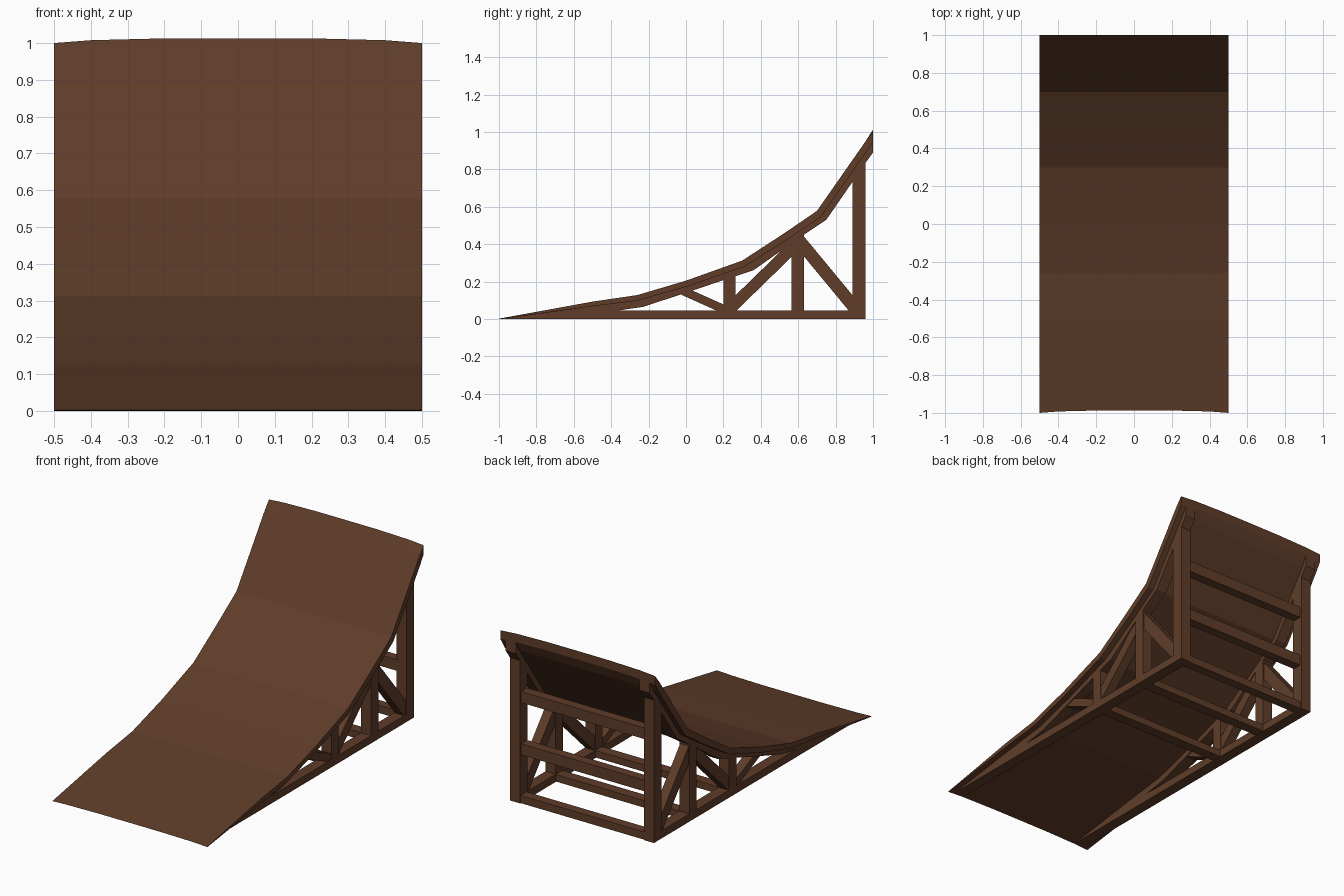
import bpy, math
from mathutils import Vector

if "Cube" in bpy.data.objects:
    bpy.data.objects.remove(bpy.data.objects["Cube"])

wood = bpy.data.materials.new("dark_wood")
wood.diffuse_color = (0.115, 0.046, 0.022, 1)
wood.use_nodes = True
wood.node_tree.nodes["Principled BSDF"].inputs["Base Color"].default_value = wood.diffuse_color


def slab(name, top, bottom, xs, bow=0.0):
    """Solid between two matching (y, z) lines, swept over the x stations."""
    n = len(top)
    verts, faces = [], []
    for x in xs:
        lift = bow * (1 - (x / 0.5) ** 4)          # slight warp of the end edges
        for line in (top, bottom):
            for i, (y, z) in enumerate(line):
                dy = lift if i == 0 else 0
                dz = lift if i == n - 1 else 0
                verts.append((x, y + dy, z + dz))
    m = 2 * n
    last = (len(xs) - 1) * m
    for i in range(n - 1):
        for k in range(len(xs) - 1):
            a, b = k * m + i, (k + 1) * m + i
            faces.append((a, b, b + 1, a + 1))
            faces.append((a + n, a + n + 1, b + n + 1, b + n))
        faces.append((i, i + 1, i + 1 + n, i + n))
        j = last + i
        faces.append((j, j + n, j + n + 1, j + 1))
    for k in range(len(xs) - 1):
        for i, flip in ((0, False), (n - 1, True)):
            a, b = k * m + i, (k + 1) * m + i
            f = (a, a + n, b + n, b)
            faces.append(f[::-1] if flip else f)
    mesh = bpy.data.meshes.new(name)
    mesh.from_pydata(verts, [], faces)
    mesh.materials.append(wood)
    obj = bpy.data.objects.new(name, mesh)
    bpy.context.collection.objects.link(obj)
    return obj


def brace(name, p, q, width, xs):
    """Straight diagonal bar between two (y, z) points."""
    p, q = Vector(p), Vector(q)
    d = (q - p).normalized()
    s = Vector((-d.y, d.x)) * width / 2
    return slab(name, [p + s, q + s], [p - s, q - s], xs)


# Curved riding deck
deck_top = [(-1, 0.002), (-0.5, 0.093), (-0.26, 0.128), (0, 0.205), (0.3, 0.312),
            (0.52, 0.455), (0.7, 0.578), (0.96, 0.95), (1, 1.0)]
deck_bottom = [(-0.995, 0), (-0.5, 0.068), (-0.26, 0.098), (0, 0.172), (0.31, 0.279),
               (0.535, 0.42), (0.72, 0.545), (0.968, 0.898), (1, 0.95)]
slab("deck", deck_top, deck_bottom, [-0.5, -0.4, -0.2, 0, 0.2, 0.4, 0.5], 0.013)

# Side frames
stringer_top = [(-0.93, 0.008), (-0.5, 0.075), (-0.26, 0.108), (0, 0.185), (0.3, 0.29),
                (0.53, 0.43), (0.71, 0.56), (0.962, 0.91), (1, 0.96)]
stringer_bottom = [(-0.93, 0.0), (-0.4, 0.04), (-0.23, 0.065), (0, 0.14), (0.2, 0.208),
                   (0.36, 0.26), (0.6, 0.43), (0.75, 0.53), (0.96, 0.835), (1, 0.89)]
stringer_top.insert(4, (0.15, 0.237))
for side, label in ((-1, "left"), (1, "right")):
    xs = sorted((side * 0.40, side * 0.465))
    thin = sorted((side * 0.405, side * 0.46))
    slab(f"stringer_{label}", stringer_top, stringer_bottom, xs)
    slab(f"floor_rail_{label}", [(-0.97, 0.005), (-0.6, 0.045), (0.96, 0.045)],
         [(-0.97, 0), (-0.6, 0), (0.96, 0)], xs)
    for name, y0, y1, z0, z1 in (("rear_post", 0.89, 0.96, 0.77, 0.88),
                                 ("middle_post", 0.565, 0.632, 0.43, 0.47),
                                 ("short_post", 0.2, 0.265, 0.23, 0.25)):
        slab(f"{name}_{label}", [(y0, z0), (y1, z1)], [(y0, 0), (y1, 0)], xs)
    brace(f"front_brace_{label}", (-0.02, 0.152), (0.23, 0.04), 0.045, thin)
    brace(f"middle_brace_{label}", (0.22, 0.04), (0.6, 0.41), 0.062, thin)
    brace(f"rear_brace_{label}", (0.6, 0.425), (0.91, 0.05), 0.068, thin)

# Cross bars joining the two frames
for name, y0, y1, z0, z1 in (("rear_floor_bar", 0.9, 0.955, 0, 0.045),
                             ("rear_middle_bar", 0.895, 0.95, 0.28, 0.345),
                             ("rear_upper_bar", 0.895, 0.95, 0.585, 0.65),
                             ("middle_floor_bar", 0.568, 0.63, 0.002, 0.043),
                             ("front_floor_bar", 0.203, 0.263, 0.002, 0.043)):
    slab(name, [(y0, z1), (y1, z1)], [(y0, z0), (y1, z0)], [-0.42, 0.42])
